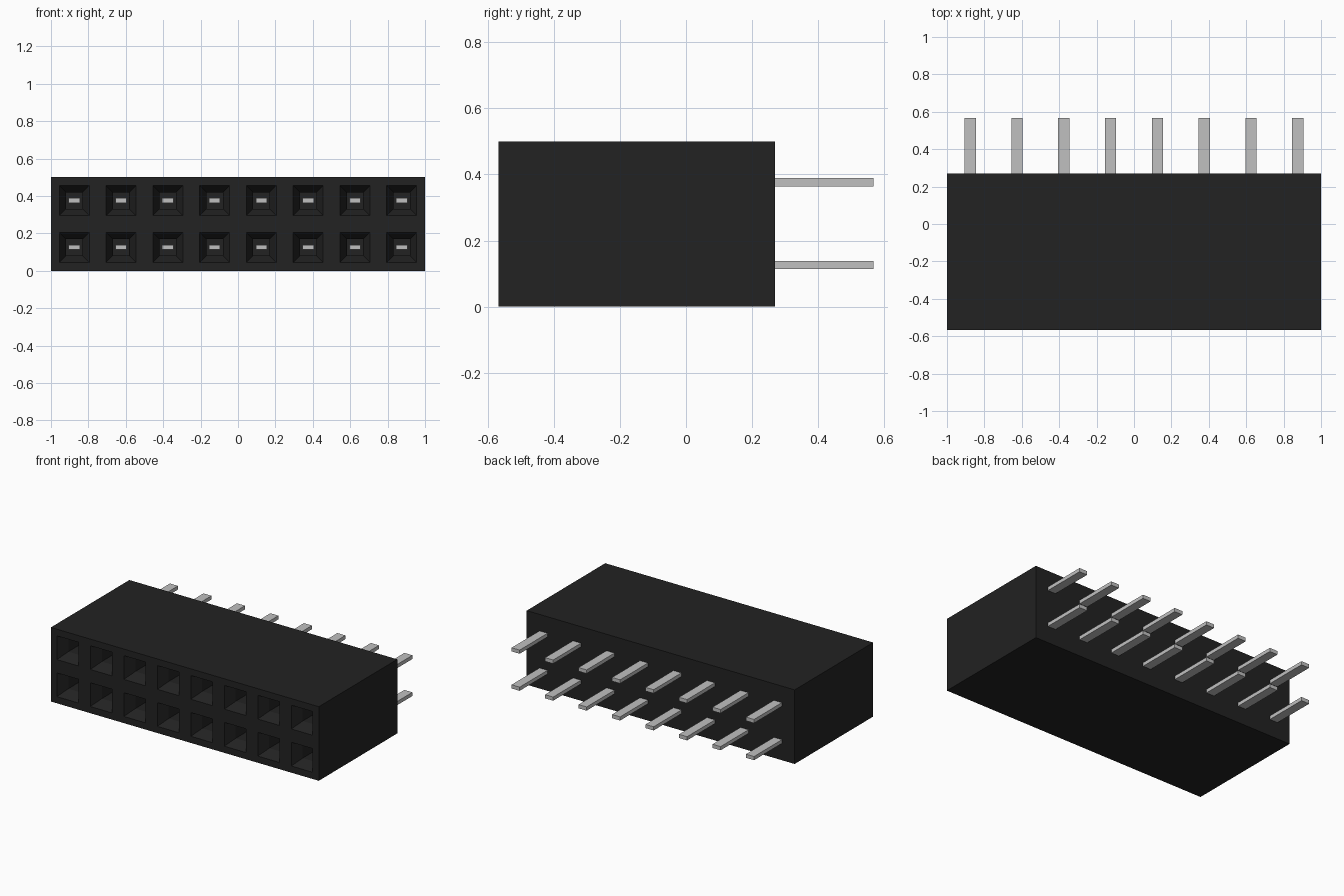
import bpy, bmesh
from mathutils import Vector

if "Cube" in bpy.data.objects:
    bpy.data.objects.remove(bpy.data.objects["Cube"], do_unlink=True)

COLS, ROWS, PITCH = 8, 2, 0.25
FRONT, BACK, TAIL = -0.567, 0.27, 0.567


def material(name, rgb):
    m = bpy.data.materials.new(name)
    m.use_nodes = True
    m.diffuse_color = (*rgb, 1)
    m.node_tree.nodes["Principled BSDF"].inputs["Base Color"].default_value = (*rgb, 1)
    return m


def finish(bm, name, mat):
    bmesh.ops.recalc_face_normals(bm, faces=bm.faces)
    me = bpy.data.meshes.new(name)
    bm.to_mesh(me)
    bm.free()
    me.materials.append(mat)
    ob = bpy.data.objects.new(name, me)
    bpy.context.collection.objects.link(ob)
    return ob


black = material("black plastic", (0.016, 0.016, 0.016))
metal = material("light grey metal", (0.53, 0.53, 0.53))

# Housing: front face as a grid of cells, one socket per cell
bm = bmesh.new()
grid = [[bm.verts.new((-1 + i * PITCH, FRONT, j * PITCH)) for i in range(COLS + 1)]
        for j in range(ROWS + 1)]
cells = [bm.faces.new((grid[j][i], grid[j][i + 1], grid[j + 1][i + 1], grid[j + 1][i]))
         for j in range(ROWS) for i in range(COLS)]
bm.normal_update()
rim = [e for e in bm.edges if e.is_boundary]

# Sides and back
walls = bmesh.ops.extrude_edge_only(bm, edges=rim)["geom"]
bmesh.ops.translate(bm, verts=[g for g in walls if isinstance(g, bmesh.types.BMVert)],
                    vec=Vector((0, BACK - FRONT, 0)))
back_edges = [e for e in bm.edges if e.is_boundary]
bmesh.ops.contextual_create(bm, geom=back_edges)
bmesh.ops.recalc_face_normals(bm, faces=bm.faces)

# Sockets: square mouth, tapered lead-in, straight bore
for thickness, depth in ((0.045, 0), (0.036, -0.07), (0.0005, -0.40)):
    bmesh.ops.inset_individual(bm, faces=cells, thickness=thickness, depth=depth,
                               use_even_offset=True)
    bm.normal_update()
finish(bm, "housing", black)

# Flat contact pins, running from inside the bores out of the back
pin_start = -0.2
for j in range(ROWS):
    for i in range(COLS):
        bm = bmesh.new()
        bmesh.ops.create_cube(bm, size=1)
        bmesh.ops.scale(bm, verts=bm.verts, vec=(0.06, TAIL - pin_start, 0.025))
        pin = finish(bm, f"pin_row{j + 1}_{i + 1}", metal)
        pin.location = (-1 + (i + 0.5) * PITCH, (TAIL + pin_start) / 2, (j + 0.5) * PITCH + 0.001)
